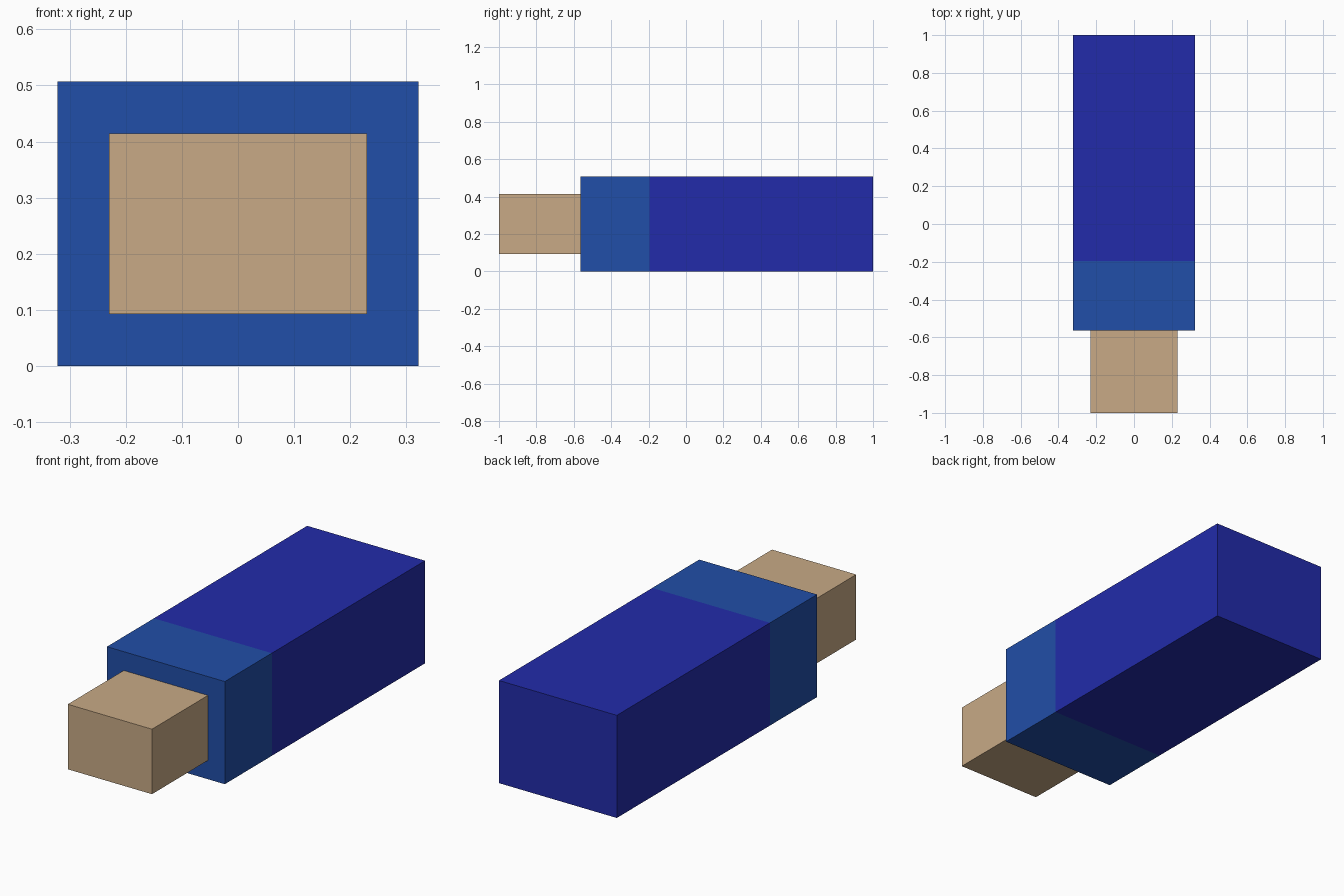
import bpy, bmesh

if "Cube" in bpy.data.objects:
    bpy.data.objects.remove(bpy.data.objects["Cube"])


def material(name, rgb):
    m = bpy.data.materials.new(name)
    m.diffuse_color = (*rgb, 1.0)
    m.use_nodes = True
    m.node_tree.nodes["Principled BSDF"].inputs["Base Color"].default_value = m.diffuse_color
    return m


def box(name, half_width, y0, y1, z0, z1, mat, open_end=0):
    """Box centred on x; open_end (-1 front, 1 back) drops the hidden mating face."""
    bm = bmesh.new()
    bmesh.ops.create_cube(bm, size=1.0)
    if open_end:
        hidden = [f for f in bm.faces if f.normal.y * open_end > 0.9]
        bmesh.ops.delete(bm, geom=hidden, context='FACES_ONLY')
    for v in bm.verts:
        v.co = (v.co.x * 2 * half_width,
                y0 + (v.co.y + 0.5) * (y1 - y0),
                z0 + (v.co.z + 0.5) * (z1 - z0))
    mesh = bpy.data.meshes.new(name)
    bm.to_mesh(mesh)
    bm.free()
    mesh.materials.append(mat)
    obj = bpy.data.objects.new(name, mesh)
    bpy.context.collection.objects.link(obj)
    return obj


tan = material("tan", (0.578, 0.402, 0.238))
mid_blue = material("mid_blue", (0.0152, 0.0762, 0.392))
deep_blue = material("deep_blue", (0.016, 0.0242, 0.402))

CUFF_FRONT, CUFF_BACK = -0.563, -0.196
HALF_W, HEIGHT = 0.322, 0.507

# Long main block
box("main_block", HALF_W, CUFF_BACK, 1.0, 0.0, HEIGHT, deep_blue, open_end=-1)
# Lighter band at the front of the block
box("front_band", HALF_W, CUFF_FRONT, CUFF_BACK, 0.0, HEIGHT, mid_blue, open_end=1)
# Smaller block projecting from the front
box("front_stub", 0.23, -1.0, CUFF_FRONT, 0.093, 0.414, tan, open_end=1)
